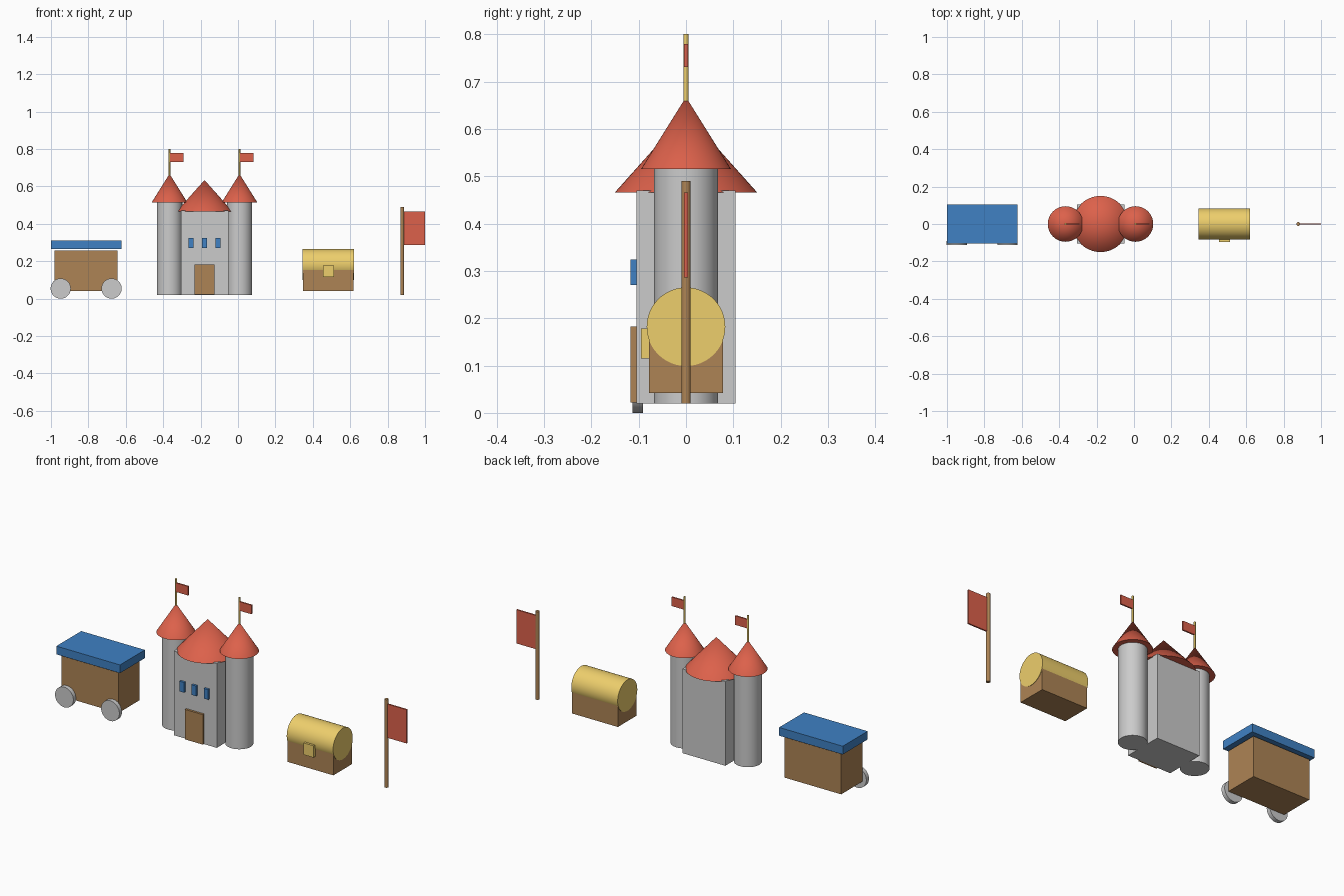
import bpy
from math import pi, radians

if "Cube" in bpy.data.objects:
    bpy.data.objects.remove(bpy.data.objects["Cube"])


def material(name, rgb):
    m = bpy.data.materials.new(name)
    m.diffuse_color = (*rgb, 1)
    m.use_nodes = True
    m.node_tree.nodes["Principled BSDF"].inputs["Base Color"].default_value = m.diffuse_color
    return m


RED = material("red", (0.72, 0.12, 0.07))
BLUE = material("blue", (0.05, 0.22, 0.55))
WOOD = material("wood", (0.42, 0.23, 0.09))
GOLD = material("gold", (0.85, 0.62, 0.15))


def finish(name, mat):
    ob = bpy.context.object
    ob.name = name
    if mat:
        ob.data.materials.append(mat)
    return ob


def box(name, x, y, z, mat=None):
    """Box from (min, max) ranges on each axis."""
    mid = [(a + b) / 2 for a, b in (x, y, z)]
    bpy.ops.mesh.primitive_cube_add(size=1, location=mid)
    ob = finish(name, mat)
    ob.scale = [b - a for a, b in (x, y, z)]
    bpy.ops.object.transform_apply(location=False, rotation=False, scale=True)
    return ob


def smooth():
    bpy.ops.object.shade_smooth_by_angle(angle=radians(35))


def cylinder(name, centre, r, length, mat=None, rot=(0, 0, 0), sides=48):
    bpy.ops.mesh.primitive_cylinder_add(vertices=sides, radius=r, depth=length,
                                        location=centre, rotation=rot)
    smooth()
    return finish(name, mat)


def post(name, x, r, z0, z1, mat=None, sides=48):
    return cylinder(name, (x, 0, (z0 + z1) / 2), r, z1 - z0, mat, sides=sides)


def cone(name, x, r, z0, z1, mat):
    bpy.ops.mesh.primitive_cone_add(vertices=48, radius1=r, radius2=0, depth=z1 - z0,
                                    location=(x, 0, (z0 + z1) / 2))
    smooth()
    return finish(name, mat)


# Cart: body, flat canopy, two wheels on the front side
CART = -0.812
box("cart_body", (CART - 0.168, CART + 0.168), (-0.09, 0.09), (0.042, 0.257), WOOD)
box("cart_canopy", (CART - 0.188, CART + 0.188), (-0.105, 0.105), (0.266, 0.31), BLUE)
for side, s in (("left", -1), ("right", 1)):
    cylinder("cart_wheel_" + side, (CART + s * 0.136, -0.102, 0.054), 0.054, 0.022,
             rot=(pi / 2, 0, 0))

# Castle keep with conical roof, door and windows
KEEP = -0.179
box("keep", (KEEP - 0.127, KEEP + 0.127), (-0.105, 0.105), (0.02, 0.47))
cone("keep_roof", KEEP, 0.15, 0.466, 0.634, RED)
box("keep_door", (KEEP - 0.053, KEEP + 0.053), (-0.117, -0.1), (0.022, 0.182), WOOD)
for i in (-1, 0, 1):
    x = KEEP + i * 0.072
    box("keep_window", (x - 0.013, x + 0.013), (-0.117, -0.1), (0.27, 0.324), BLUE)

# Castle towers with roofs, poles and pennants
for side, s in (("left", -1), ("right", 1)):
    x = KEEP + s * 0.187
    post("tower_" + side, x, 0.068, 0.02, 0.517)
    cone("tower_roof_" + side, x, 0.095, 0.515, 0.667, RED)
    post("pennant_pole_" + side, x, 0.005, 0.64, 0.8, GOLD, sides=16)
    box("pennant_" + side, (x, x + 0.074), (-0.004, 0.004), (0.731, 0.779), RED)

# Chest: wooden base, round lid, clasp
CHEST = 0.483
box("chest_base", (CHEST - 0.135, CHEST + 0.135), (-0.078, 0.078), (0.042, 0.175), WOOD)
cylinder("chest_lid", (CHEST, 0, 0.182), 0.083, 0.274, GOLD, rot=(0, pi / 2, 0))
box("chest_clasp", (CHEST - 0.029, CHEST + 0.029), (-0.095, -0.076), (0.115, 0.178), GOLD)

# Standing flag
post("flag_pole", 0.878, 0.01, 0.02, 0.49, WOOD, sides=24)
box("flag", (0.88, 1.0), (-0.004, 0.004), (0.286, 0.466), RED)
